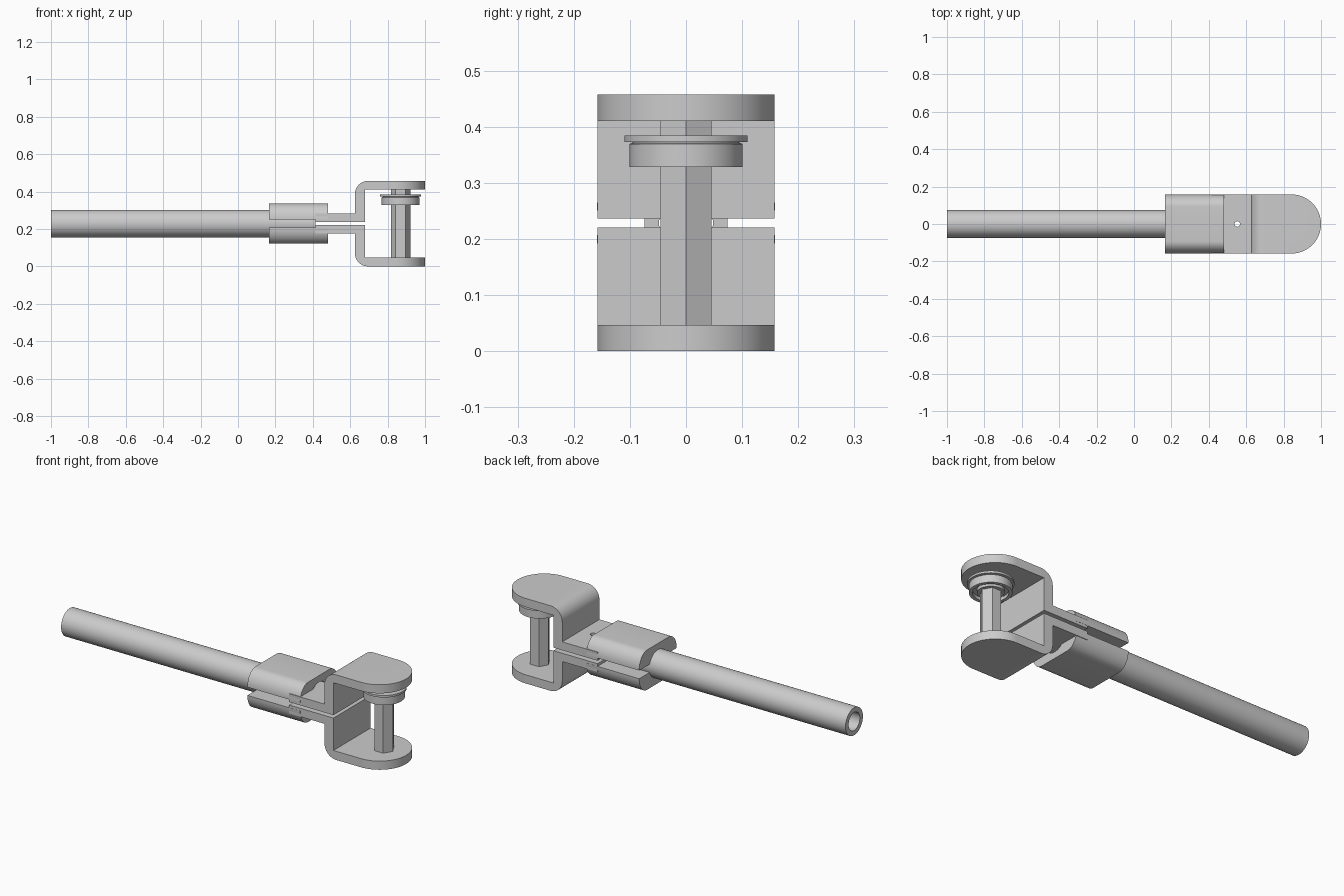
import bpy, bmesh, math
from math import sin, cos, pi

if "Cube" in bpy.data.objects:
    bpy.data.objects.remove(bpy.data.objects["Cube"])

MID = 0.2285      # height of the tube axis
HALF = 0.158      # half width of brackets

grey = bpy.data.materials.new("plain_grey")
grey.diffuse_color = (0.6, 0.6, 0.6, 1)
grey.use_nodes = True
grey.node_tree.nodes["Principled BSDF"].inputs["Base Color"].default_value = grey.diffuse_color


def arc(cx, cy, r, a0, a1, n=12):
    return [(cx + r * cos(math.radians(a0 + (a1 - a0) * i / n)),
             cy + r * sin(math.radians(a0 + (a1 - a0) * i / n))) for i in range(n + 1)]


def finish(bm, name):
    bmesh.ops.remove_doubles(bm, verts=bm.verts, dist=1e-5)
    bmesh.ops.recalc_face_normals(bm, faces=bm.faces)
    me = bpy.data.meshes.new(name)
    bm.to_mesh(me)
    bm.free()
    me.materials.append(grey)
    ob = bpy.data.objects.new(name, me)
    bpy.context.collection.objects.link(ob)
    return ob


def smooth(ob):
    bpy.ops.object.select_all(action='DESELECT')
    ob.select_set(True)
    bpy.context.view_layer.objects.active = ob
    bpy.ops.object.shade_smooth_by_angle(angle=math.radians(30))


def prism(name, pts, place, lo, hi):
    """Extrude a 2D outline; place(u, v, t) maps it into 3D."""
    bm = bmesh.new()
    a = [bm.verts.new(place(u, v, lo)) for u, v in pts]
    b = [bm.verts.new(place(u, v, hi)) for u, v in pts]
    bm.faces.new(a)
    bm.faces.new(b[::-1])
    for i in range(len(pts)):
        j = (i + 1) % len(pts)
        bm.faces.new((a[i], a[j], b[j], b[i]))
    return finish(bm, name)


def lathe(name, pts, place, n=64):
    """Spin a closed (radius, height) outline."""
    bm = bmesh.new()
    rings = [[bm.verts.new(place(r * cos(2 * pi * k / n), r * sin(2 * pi * k / n), h))
              for k in range(n)] for r, h in pts]
    for i in range(len(pts)):
        p, q = rings[i], rings[(i + 1) % len(pts)]
        for k in range(n):
            m = (k + 1) % n
            bm.faces.new((p[k], p[m], q[m], q[k]))
    ob = finish(bm, name)
    smooth(ob)
    return ob


def boolean(ob, cutter, op):
    cutter.hide_render = True
    m = ob.modifiers.new("cut", 'BOOLEAN')
    m.object, m.operation, m.solver = cutter, op, 'EXACT'
    bpy.context.view_layer.objects.active = ob
    bpy.ops.object.modifier_apply(modifier=m.name)
    bpy.data.objects.remove(cutter)


def upright(u, v, t):
    return (u, v, t)


# handle tube, hollow, along x
lathe("handle_tube", [(0.074, -1), (0.074, 0.415), (0.048, 0.415), (0.048, -1)],
      lambda u, v, t: (t, u, MID + v))

for s, side in ((1, "upper"), (-1, "lower")):
    # bent fork bracket with rounded end and pin hole
    prof = ([(0.415, 0.008), (0.678, 0.008), (0.678, 0.182), (1.1, 0.182), (1.1, 0.2285)]
            + arc(0.695, 0.1585, 0.07, 90, 180) + [(0.625, 0.053), (0.415, 0.053)])
    bracket = prism(side + "_bracket", prof, lambda u, v, t: (u, t, MID + s * v), -0.2, 0.2)
    outline = [(0.3, -HALF)] + arc(1 - HALF, 0, HALF, -90, 90, 48) + [(0.3, HALF)]
    boolean(bracket, prism("outline_cutter", outline, upright, -0.2, 0.7), 'INTERSECT')
    boolean(bracket, prism("hole_cutter", arc(0.552, 0, 0.015, 0, 345, 23), upright, -0.2, 0.7),
            'DIFFERENCE')
    smooth(bracket)

    # clamp half, domed outside and grooved for the tube
    w = 0.159
    g = math.degrees(math.asin(0.022 / 0.072))
    dome = [(0.092 + 0.067 * cos(a * pi / 24), 0.024 + 0.083 * sin(a * pi / 24)) for a in range(13)]
    sect = ([(w, 0.022)] + dome + [(-y, z) for y, z in dome[::-1]] + [(-w, 0.022)]
            + arc(0, 0, 0.072, 180 - g, g, 24))
    smooth(prism(side + "_clamp", sect, lambda u, v, t: (t, u, MID + s * v), 0.167, 0.481))

# hexagonal post between the fork plates
PX = 0.869
prism("hex_post", [(PX + x, y) for x, y in arc(0, 0, 0.052, 0, 300, 5)], upright, 0.04, 0.415)

# collar and flange near the top of the post
at_post = lambda u, v, t: (PX + u, v, t)
lathe("collar", [(0.04, 0.328), (0.064, 0.328), (0.064, 0.345), (0.084, 0.345), (0.084, 0.328),
                 (0.101, 0.328), (0.101, 0.369), (0.095, 0.371), (0.095, 0.375), (0.04, 0.375)], at_post)
lathe("flange", [(0.04, 0.373), (0.110, 0.373), (0.110, 0.384), (0.04, 0.384)], at_post)
